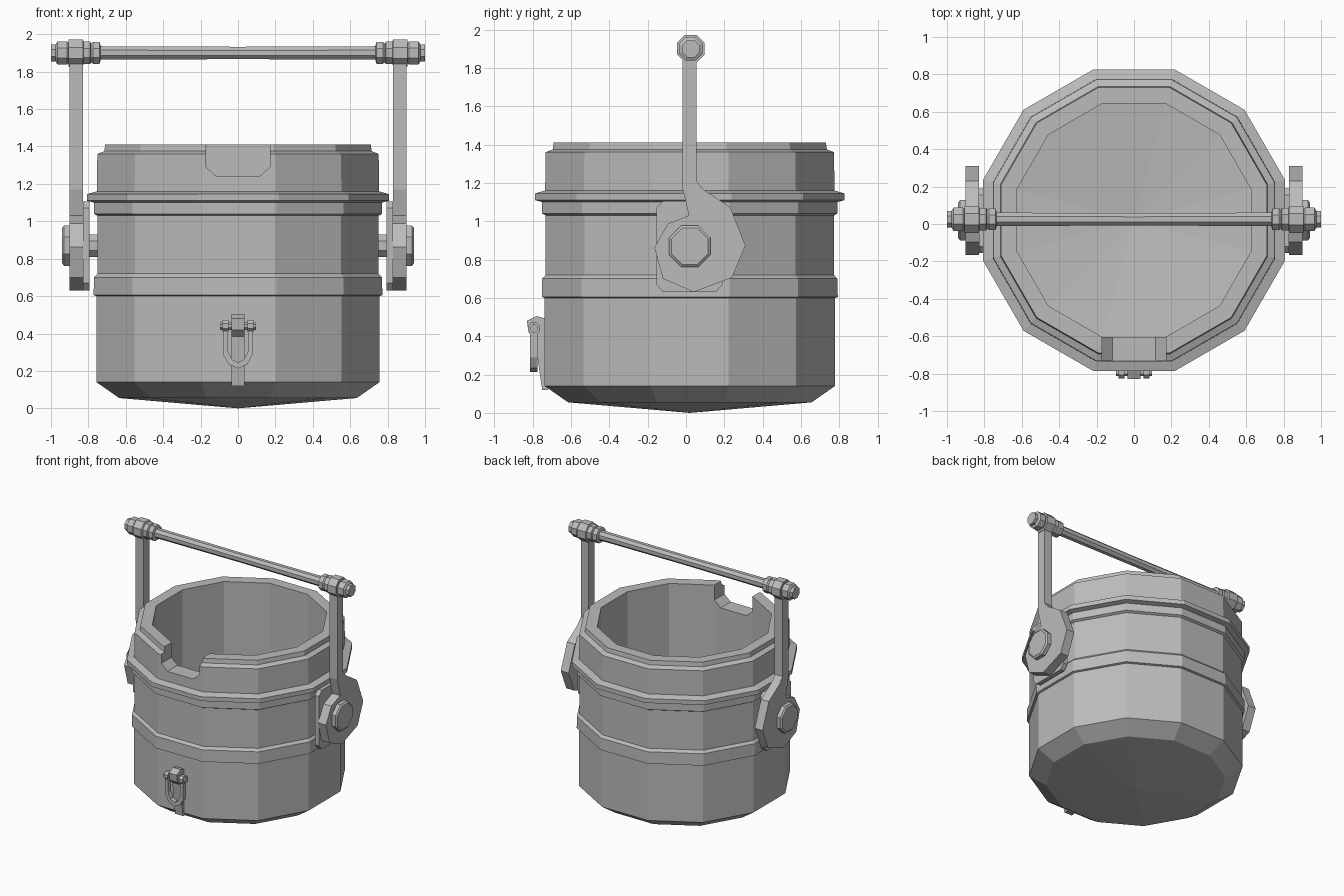
import bpy, bmesh, math
from mathutils import Vector

cube = bpy.data.objects.get("Cube")
if cube:
    bpy.data.objects.remove(cube, do_unlink=True)

steel = bpy.data.materials.new("grey_steel")
steel.use_nodes = True
steel.diffuse_color = (0.5, 0.5, 0.5, 1)
steel.node_tree.nodes["Principled BSDF"].inputs["Base Color"].default_value = (0.5, 0.5, 0.5, 1)

CY = 0.02      # centre line of the bucket in y
PIVOT_Z = 0.87
BAR_Z = 1.9


def finish(bm, name):
    bmesh.ops.recalc_face_normals(bm, faces=bm.faces)
    mesh = bpy.data.meshes.new(name)
    bm.to_mesh(mesh)
    bm.free()
    mesh.materials.append(steel)
    ob = bpy.data.objects.new(name, mesh)
    bpy.context.collection.objects.link(ob)
    return ob


def lathe(name, profile, sides, place):
    """Revolve (radius to flat side, height) pairs; place maps local x, y, h to the world."""
    bm = bmesh.new()
    rings = []
    for r, h in profile:
        if r == 0:
            rings.append([bm.verts.new(place(0, 0, h))] * sides)
            continue
        rad = r / math.cos(math.pi / sides)
        angles = [2 * math.pi * (i + 0.5) / sides for i in range(sides)]
        rings.append([bm.verts.new(place(rad * math.cos(a), rad * math.sin(a), h)) for a in angles])
    for a, b in zip(rings, rings[1:]):
        for i in range(sides):
            j = (i + 1) % sides
            bm.faces.new(dict.fromkeys((a[i], a[j], b[j], b[i])))
    return finish(bm, name)


def prism(name, outline, x0, x1, axis="x"):
    """Extrude an outline of (y, z) along x, or of (x, z) along y."""
    bm = bmesh.new()
    put = (lambda t, p: (t, p[0], p[1])) if axis == "x" else (lambda t, p: (p[0], t, p[1]))
    face = bm.faces.new([bm.verts.new(put(x0, p)) for p in outline])
    out = bmesh.ops.extrude_face_region(bm, geom=[face])
    move = Vector(put(x1, (0, 0))) - Vector(put(x0, (0, 0)))
    bmesh.ops.translate(bm, verts=[v for v in out["geom"] if isinstance(v, bmesh.types.BMVert)], vec=move)
    return finish(bm, name)


def rod(name, steps, y, z, side=1, sides=8):
    """Stepped solid along x from (radius, x) pairs."""
    profile = [(0, steps[0][1])] + steps + [(0, steps[-1][1])]
    return lathe(name, profile, sides, lambda a, b, h: (side * h, y + a, z + b))


# Bucket: twelve-sided shell with bands, collar, stepped lip and hollow inside
shell = [(0, 0), (0.635, 0.055), (0.757, 0.14), (0.757, 0.6),
         (0.772, 0.605), (0.77, 0.7), (0.752, 0.72), (0.752, 1.03),
         (0.77, 1.04), (0.77, 1.1), (0.807, 1.11), (0.807, 1.145), (0.755, 1.16),
         (0.752, 1.36), (0.715, 1.375), (0.71, 1.41),
         (0.625, 1.41), (0.625, 0.16), (0, 0.1)]
bucket = lathe("bucket", shell, 12, lambda a, b, h: (a, CY + b, h))

# Pouring notch in the front rim
notch = [(-0.17, 1.5), (-0.17, 1.29), (-0.115, 1.24), (0.115, 1.24), (0.17, 1.29), (0.17, 1.5)]
cutter = prism("notch_cutter", notch, -0.9, -0.45, "y")
cutter.hide_render = True
cut = bucket.modifiers.new("notch", "BOOLEAN")
cut.operation = "DIFFERENCE"
cut.solver = "EXACT"
cut.object = cutter
bpy.context.view_layer.objects.active = bucket
bpy.ops.object.modifier_apply(modifier="notch")
bpy.data.objects.remove(cutter, do_unlink=True)

# Handle arms, pivots and end nuts on both sides
arm = [(-0.018, 1.93), (0.055, 1.93), (0.055, 1.21), (0.09, 1.165), (0.23, 1.075),
       (0.31, 0.873), (0.24, 0.706), (0.04, 0.63), (-0.12, 0.7), (-0.165, 0.862),
       (-0.095, 0.987), (0.015, 1.03), (-0.018, 1.17)]
plate = [(-0.155, 0.67), (-0.12, 0.63), (0.155, 0.63), (0.19, 0.67),
         (0.19, 1.07), (0.155, 1.105), (-0.12, 1.105), (-0.155, 1.07)]
nuts = [(0.04, 0.735), (0.058, 0.74), (0.058, 0.775), (0.05, 0.785), (0.06, 0.79), (0.06, 0.825),
        (0.072, 0.83), (0.072, 0.905), (0.055, 0.905), (0.062, 0.915), (0.062, 0.965),
        (0.045, 0.975), (0.045, 1.0)]
for side, label in ((1, "left"), (-1, "right")):
    prism(label + "_handle_arm", arm, side * 0.83, side * 0.9)
    prism(label + "_pivot_plate", plate, side * 0.795, side * 0.83)
    rod(label + "_pivot_pin", [(0.06, 0.7), (0.06, 0.8)], CY, PIVOT_Z, side)
    rod(label + "_pivot_bolt", [(0.108, 0.895), (0.108, 0.93), (0.095, 0.94)], CY, PIVOT_Z, side)
    rod(label + "_handle_nuts", nuts, CY + 0.005, BAR_Z, side)

# Grip bar
rod("handle_bar", [(0.036, -0.76), (0.033, 0), (0.036, 0.76)], CY + 0.005, BAR_Z)

# Front hook with its pin and hanging shackle
hook = [(-0.72, 0.49), (-0.78, 0.505), (-0.83, 0.48), (-0.822, 0.42), (-0.785, 0.385),
        (-0.77, 0.25), (-0.75, 0.12), (-0.72, 0.12)]
prism("front_hook", hook, -0.035, 0.035)
rod("shackle_pin", [(0.02, -0.095), (0.02, 0.095)], -0.793, 0.44)
for side, label in ((1, "left"), (-1, "right")):
    rod(label + "_shackle_eye", [(0.032, 0.05), (0.032, 0.082)], -0.793, 0.44, side)

outer = [(0.08, 0.44), (0.08, 0.29), (0.05, 0.235), (0, 0.213)]
inner = [(0, 0.245), (0.033, 0.262), (0.053, 0.305), (0.053, 0.44)]
mirrored = [(-x, z) for x, z in reversed(inner[1:])] + inner
loop = outer + [(-x, z) for x, z in reversed(outer[:-1])] + mirrored
prism("shackle_loop", loop, -0.813, -0.775, "y")
